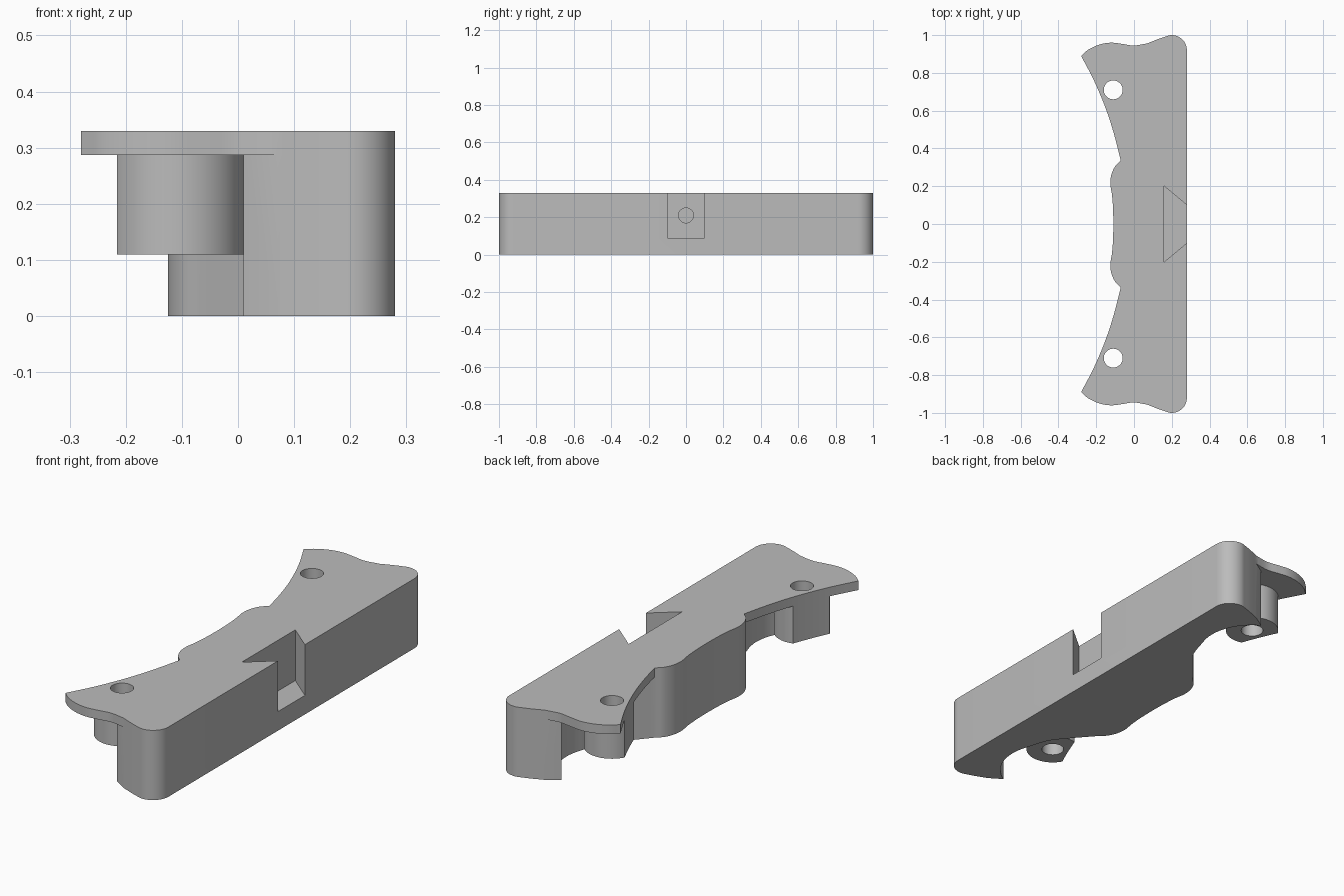
import bpy, bmesh, math
from mathutils import Vector

cube = bpy.data.objects.get("Cube")
if cube:
    bpy.data.objects.remove(cube, do_unlink=True)

grey = bpy.data.materials.new("plain grey")
grey.use_nodes = True
grey.diffuse_color = (0.5, 0.5, 0.5, 1)
grey.node_tree.nodes["Principled BSDF"].inputs["Base Color"].default_value = (0.5, 0.5, 0.5, 1)

TOP, LIP, BOSS_LOW = 0.33, 0.287, 0.11
BOSS_X, BOSS_Y = -0.11, 0.71


def spline(pts, steps=6):
    """Smooth curve through the points, without the last one."""
    p = [Vector(q) for q in pts]
    p = [2 * p[0] - p[1]] + p + [2 * p[-1] - p[-2]]
    out = []
    for a, b, c, d in zip(p, p[1:], p[2:], p[3:]):
        for i in range(steps):
            t = i / steps
            out.append(0.5 * (2 * b + (c - a) * t + (2 * a - 5 * b + 4 * c - d) * t * t
                              + (3 * b - a - 3 * c + d) * t ** 3))
    return out


def arc(cx, cy, r, start, end, n=12):
    angles = [math.radians(start + (end - start) * i / n) for i in range(n + 1)]
    return [Vector((cx + r * math.cos(a), cy + r * math.sin(a))) for a in angles]


def mirrored(half):
    """Close a half outline that ends on y = 0 by mirroring it."""
    return half + [Vector((p.x, -p.y)) for p in reversed(half) if abs(p.y) > 1e-5]


def prism(name, outline, z0, z1):
    bm = bmesh.new()
    face = bm.faces.new([bm.verts.new((p[0], p[1], z0)) for p in outline])
    ext = bmesh.ops.extrude_face_region(bm, geom=[face])
    bmesh.ops.translate(bm, vec=(0, 0, z1 - z0),
                        verts=[v for v in ext["geom"] if isinstance(v, bmesh.types.BMVert)])
    bmesh.ops.recalc_face_normals(bm, faces=bm.faces)
    mesh = bpy.data.meshes.new(name)
    bm.to_mesh(mesh)
    bm.free()
    mesh.materials.append(grey)
    ob = bpy.data.objects.new(name, mesh)
    bpy.context.collection.objects.link(ob)
    return ob


def boolean(ob, tool, operation):
    """Apply the tool to the object and discard the tool."""
    bpy.context.view_layer.objects.active = ob
    mod = ob.modifiers.new("boolean", "BOOLEAN")
    mod.operation, mod.solver, mod.object = operation, "EXACT", tool
    bpy.ops.object.modifier_apply(modifier=mod.name)
    bpy.data.objects.remove(tool, do_unlink=True)


# Outline pieces shared by the lip and the body
corner = arc(0.2, 0.92, 0.08, 0, 100)
shoulder = spline([corner[-1], (0.13, 0.98), (0.07, 0.956)])[1:]
end_wave = spline([(0.07, 0.956), (0, 0.945), (-0.06, 0.953), (-0.12, 0.96),
                   (-0.18, 0.951), (-0.24, 0.924), (-0.28, 0.89)])
side_sweep = spline([(-0.28, 0.89), (-0.222, 0.78), (-0.177, 0.68),
                     (-0.135, 0.57), (-0.1, 0.455), (-0.07, 0.335)])
waist = spline([(-0.07, 0.335), (-0.1, 0.305), (-0.12, 0.26), (-0.125, 0.21),
                (-0.116, 0.15), (-0.111, 0.08), (-0.109, 0)]) + [Vector((-0.109, 0))]
lip_outline = mirrored(corner + shoulder + end_wave + side_sweep + waist)

# Recess in the body around each boss
recess = arc(BOSS_X, BOSS_Y, 0.24, 60, -20, 16)
blend = spline([recess[-1], (0.08, 0.52), (0.025, 0.445), (-0.07, 0.335)])[1:]
body_outline = mirrored(corner + shoulder + [Vector((0.07, 0.956))] + recess + blend + waist)

body = prism("mounting_body", body_outline, 0, LIP)
boolean(body, prism("top_lip", lip_outline, LIP, TOP), "UNION")

# Screw bosses, trimmed to the lip edge, with through holes
for side in (1, -1):
    boss = prism("screw_boss", arc(BOSS_X, side * BOSS_Y, 0.12, 0, 354, 59), BOSS_LOW, LIP)
    boolean(boss, prism("trim", lip_outline, 0, TOP), "INTERSECT")
    boolean(body, boss, "UNION")
for side in (1, -1):
    hole = prism("hole_cutter", arc(BOSS_X, side * BOSS_Y, 0.05, 0, 350, 35), 0, 0.5)
    boolean(body, hole, "DIFFERENCE")

# Dovetail slot open at the top and side
slope = 0.1 / 0.12
slot = [(0.16, 0.2), (0.16, -0.2), (0.3, -0.2 + slope * 0.14), (0.3, 0.2 - slope * 0.14)]
boolean(body, prism("slot_cutter", slot, 0.09, 0.4), "DIFFERENCE")

# Blind hole in the back wall of the slot
bore = prism("bore_cutter", arc(0, 0, 0.04, 0, 350, 35), 0, 0.16)
bore.rotation_euler = (0, math.pi / 2, 0)
bore.location = (0.04, 0, 0.21)
bpy.context.view_layer.update()
boolean(body, bore, "DIFFERENCE")

bpy.ops.object.select_all(action="DESELECT")
body.select_set(True)
bpy.context.view_layer.objects.active = body
bpy.ops.object.shade_smooth_by_angle(angle=math.radians(30))
